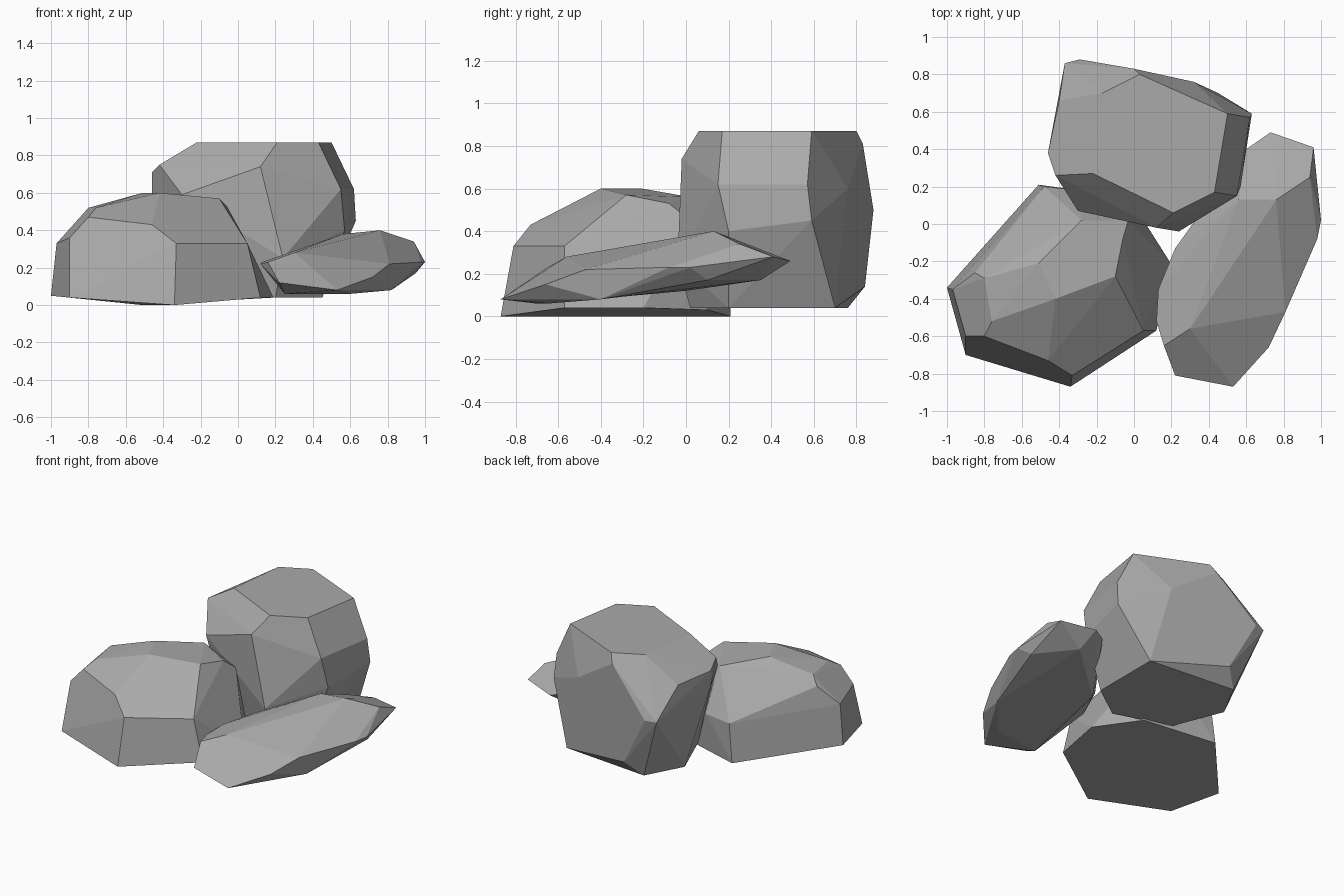
import bpy
import bmesh
import math

default_cube = bpy.data.objects.get("Cube")
if default_cube:
    bpy.data.objects.remove(default_cube, do_unlink=True)


def make_material(name, colour):
    material = bpy.data.materials.new(name)
    material.use_nodes = True
    material.diffuse_color = colour
    shader = next(n for n in material.node_tree.nodes if n.type == "BSDF_PRINCIPLED")
    shader.inputs["Base Color"].default_value = colour
    shader.inputs["Roughness"].default_value = 0.9
    return material


def make_rock(name, corners, material):
    """Wrap the chiselled corners in a faceted convex stone."""
    bm = bmesh.new()
    for corner in corners:
        bm.verts.new(corner)
    hull = bmesh.ops.convex_hull(bm, input=bm.verts[:])
    unused = {g for g in hull["geom_interior"] + hull["geom_unused"]
              if isinstance(g, bmesh.types.BMVert)}
    bmesh.ops.delete(bm, geom=list(unused), context="VERTS")

    # Merge nearly coplanar triangles into broad facets
    bmesh.ops.dissolve_limit(bm, angle_limit=math.radians(4),
                             verts=bm.verts[:], edges=bm.edges[:])
    bmesh.ops.recalc_face_normals(bm, faces=bm.faces[:])

    mesh = bpy.data.meshes.new(name)
    bm.to_mesh(mesh)
    bm.free()
    mesh.materials.append(material)
    rock = bpy.data.objects.new(name, mesh)
    bpy.context.collection.objects.link(rock)
    return rock


stone_grey = make_material("stone grey", (0.4, 0.4, 0.4, 1))

# Broad stone at the front: base, shoulder, crown
front_base = [
    (-1, -.34, .05), (-.9, -.7, .04), (-.34, -.87, 0), (.12, -.57, .04),
    (.19, -.2, .04), (0, .1, .03), (-.51, .21, 0),
]
front_shoulder = [
    (-.97, -.35, .33), (-.9, -.6, .36), (-.33, -.81, .33), (.05, -.57, .33),
    (-.03, .02, .45), (-.29, .18, .28), (-.48, .2, .27), (-.85, -.26, .46),
]
front_crown = [
    (-.8, -.6, .47), (-.46, -.73, .43), (-.76, -.52, .52), (-.8, -.29, .52),
    (-.42, -.4, .6), (-.51, -.21, .6), (-.1, -.28, .57), (-.06, -.08, .53),
    (-.28, .02, .56),
]
make_rock("broad_front_rock", front_base + front_shoulder + front_crown, stone_grey)

# Tall stone at the back: base, belly, flat top
back_base = [
    (.2, .02, .04), (.45, .2, .04), (.45, .7, .04), (-.2, .76, .04),
    (-.34, .5, .04), (-.2, .15, .04), (-.1, .84, .14),
]
back_belly = [
    (.24, -.04, .25), (.57, .2, .4), (.63, .59, .45), (.45, .7, .3),
    (.32, .76, .6), (-.29, .88, .5), (-.37, .86, .5), (-.46, .38, .6),
    (-.3, .07, .59), (.62, .57, .62), (.55, .15, .62),
]
back_top = [
    (.12, -.02, .74), (-.42, .26, .75), (-.46, .38, .71), (-.4, .66, .7),
    (0, .83, .81), (.21, .06, .87), (.43, .17, .87), (.5, .59, .87),
    (.03, .8, .87), (-.17, .7, .87), (-.22, .27, .87),
]
make_rock("tall_back_rock", back_base + back_belly + back_top, stone_grey)

# Flat leaning stone on the left: underside, rim, ridge
side_underside = [
    (.25, -.7, .06), (.6, -.65, .06), (.82, -.4, .08), (.35, 0, .12),
    (.75, .35, .17), (.95, .1, .17),
]
side_rim = [
    (.53, -.87, .08), (.22, -.81, .12), (.16, -.65, .23), (.12, -.52, .22),
    (.13, -.35, .23), (.22, -.13, .25), (.72, -.66, .15), (.81, -.47, .22),
    (.98, -.08, .23), (1, .02, .23), (.96, .41, .28), (.73, .49, .26),
    (.6, .4, .28),
]
side_ridge = [
    (.3, -.56, .28), (.8, -.07, .3), (.76, .13, .4), (.56, .13, .38),
    (.94, .25, .34),
]
make_rock("flat_side_rock", side_underside + side_rim + side_ridge, stone_grey)
